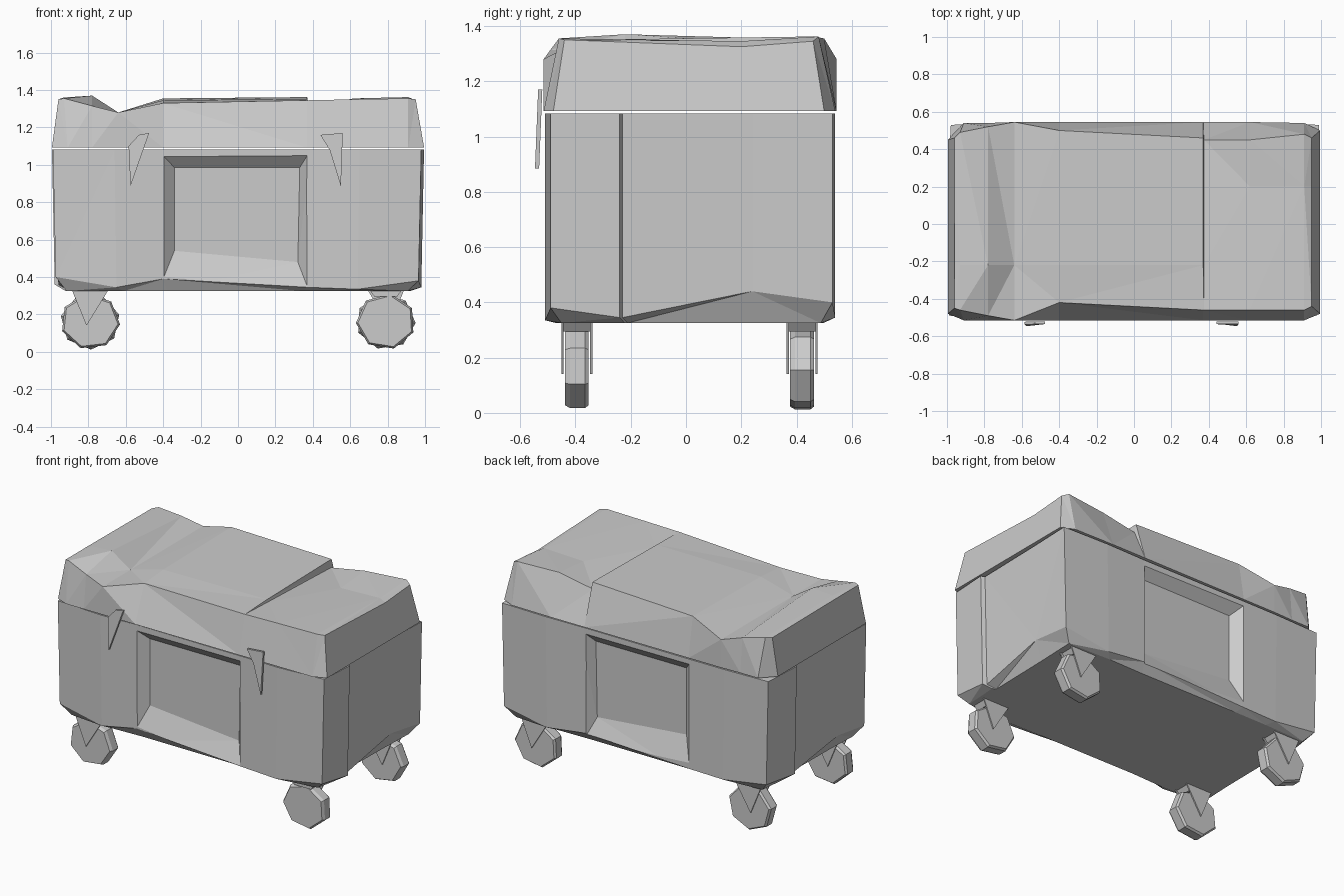
import bpy, bmesh, math
from mathutils import Vector

if "Cube" in bpy.data.objects:
    bpy.data.objects.remove(bpy.data.objects["Cube"])


def finish(bm, name):
    bmesh.ops.recalc_face_normals(bm, faces=bm.faces)
    me = bpy.data.meshes.new(name)
    bm.to_mesh(me)
    bm.free()
    ob = bpy.data.objects.new(name, me)
    bpy.context.collection.objects.link(ob)
    return ob


def loft(name, rings):
    """Skin a list of closed rings and cap both ends."""
    bm = bmesh.new()
    vs = [[bm.verts.new(p) for p in r] for r in rings]
    n = len(vs[0])
    for a, b in zip(vs, vs[1:]):
        for i in range(n):
            j = (i + 1) % n
            bm.faces.new((a[i], a[j], b[j], b[i]))
    bm.faces.new(vs[0])
    bm.faces.new(vs[-1])
    bmesh.ops.triangulate(bm, faces=[f for f in bm.faces if len(f.verts) == 4])
    return finish(bm, name)


def plate(name, outline, y0, y1, lean=0.0):
    """Flat xz outline given thickness along y; lean shifts y with depth below z = 1.17."""
    return loft(name, [[(x, y + lean * (1.17 - z), z) for x, z in outline] for y in (y0, y1)])


# Chest body: plan outline with the height of its lower edge
plan = [(-.975, -.49, .40), (-.65, -.51, .345), (-.40, -.50, .39), (.37, -.505, .345),
        (.64, -.51, .335), (.965, -.49, .38), (.98, -.24, .345), (.955, -.23, .345),
        (.965, .24, .44), (.975, .53, .40), (.65, .54, .345), (.37, .535, .38),
        (-.40, .54, .35), (-.65, .54, .345), (-.965, .53, .39), (-.98, .25, .36),
        (-.96, .24, .36), (-.965, -.23, .43)]
body = loft("chest_body", [
    [(x * .94, y * .92, .325) for x, y, z in plan],
    [(x, y, z) for x, y, z in plan],
    [(x * 1.015, y, 1.083) for x, y, z in plan]])

# Tapered recesses in the front and back panels
for side, face in ((-1, .505), (1, .54)):
    outer = [(-.40, 1.077), (.37, 1.077), (.37, .35), (-.40, .39)]
    inner = [(-.34, .985), (.33, .985), (.32, .48), (-.34, .54)]
    grown = [(xo + (xo - xi) * .5, zo + (zo - zi) * .5 if zo < .5 else zo + .004)
             for (xo, zo), (xi, zi) in zip(outer, inner)]
    cut = loft("recess_cutter", [
        [(x, side * (face + .03), z) for x, z in grown],
        [(x, side * (face - .06), z) for x, z in inner]])
    cut.hide_render = True
    cut.hide_viewport = True
    m = body.modifiers.new("recess", 'BOOLEAN')
    m.operation = 'DIFFERENCE'
    m.solver = 'EXACT'
    m.object = cut

# Sagging lid: bottom x, bottom front y, bottom back y, top x, front y, front z, mid z, back y, back z
stations = [
    (-.995, -.48, .45, -.96, -.45, 1.350, 1.350, .46, 1.345),
    (-.910, -.515, .54, -.93, -.46, 1.355, 1.360, .49, 1.350),
    (-.780, -.515, .54, -.78, -.49, 1.315, 1.370, .52, 1.320),
    (-.640, -.515, .545, -.64, -.515, 1.280, 1.280, .545, 1.280),
    (-.400, -.515, .545, -.40, -.42, 1.330, 1.345, .50, 1.355),
    (.370, -.515, .545, .37, -.46, 1.345, 1.352, .46, 1.362),
    (.374, -.515, .545, .374, -.46, 1.345, 1.335, .45, 1.310),
    (.620, -.515, .545, .62, -.46, 1.350, 1.335, .45, 1.355),
    (.910, -.515, .54, .91, -.46, 1.355, 1.345, .48, 1.362),
    (.995, -.48, .50, .95, -.44, 1.350, 1.325, .46, 1.345)]
loft("lid", [[(bx, bf, 1.092), (tx, yf, zf), (tx, -.22 if tx < .5 else .2, zm), (tx, yb, zb), (bx, bb, 1.092)]
             for bx, bf, bb, tx, yf, zf, zm, yb, zb in stations])

# Front latches
plate("latch_left", [(-.53, 1.16), (-.475, 1.17), (-.575, .885), (-.585, 1.10)], -.535, -.52, -.04)
plate("latch_right", [(.44, 1.16), (.56, 1.17), (.55, .885), (.49, 1.08)], -.535, -.52, -.04)

# Caster wheels and their pointed forks
for row, y, spin in (("front", -.395, .2), ("back", .42, .55)):
    for hand, s in (("left", -1), ("right", 1)):
        cx = .79 * s
        rim = [(cx + .16 * math.cos(spin + s * .3 + k * math.tau / 7),
                .162 + .15 * math.sin(spin + s * .3 + k * math.tau / 7)) for k in range(7)]
        hub = [(cx + (x - cx) * .93, .162 + (z - .162) * .93) for x, z in rim]
        loft(f"{row}_{hand}_wheel", [
            [(x, y - .043, z) for x, z in hub], [(x, y - .025, z) for x, z in rim],
            [(x, y + .03, z) for x, z in rim], [(x, y + .043, z) for x, z in hub]])
        fork = [(cx - .10, .335), (cx + .10, .335), (cx + .02 * s, .14)]
        inward = .052 if row == "front" else -.052
        plate(f"{row}_{hand}_fork_inner", fork, y + inward - .004, y + inward + .004)
        if (row, hand) != ("front", "right"):
            plate(f"{row}_{hand}_fork_outer", fork, y - inward - .004, y - inward + .004)
        plate(f"{row}_{hand}_fork_bridge", [(cx - .09, .335), (cx + .09, .335), (cx + .06, .295), (cx - .06, .295)],
              y - .05, y + .05)
